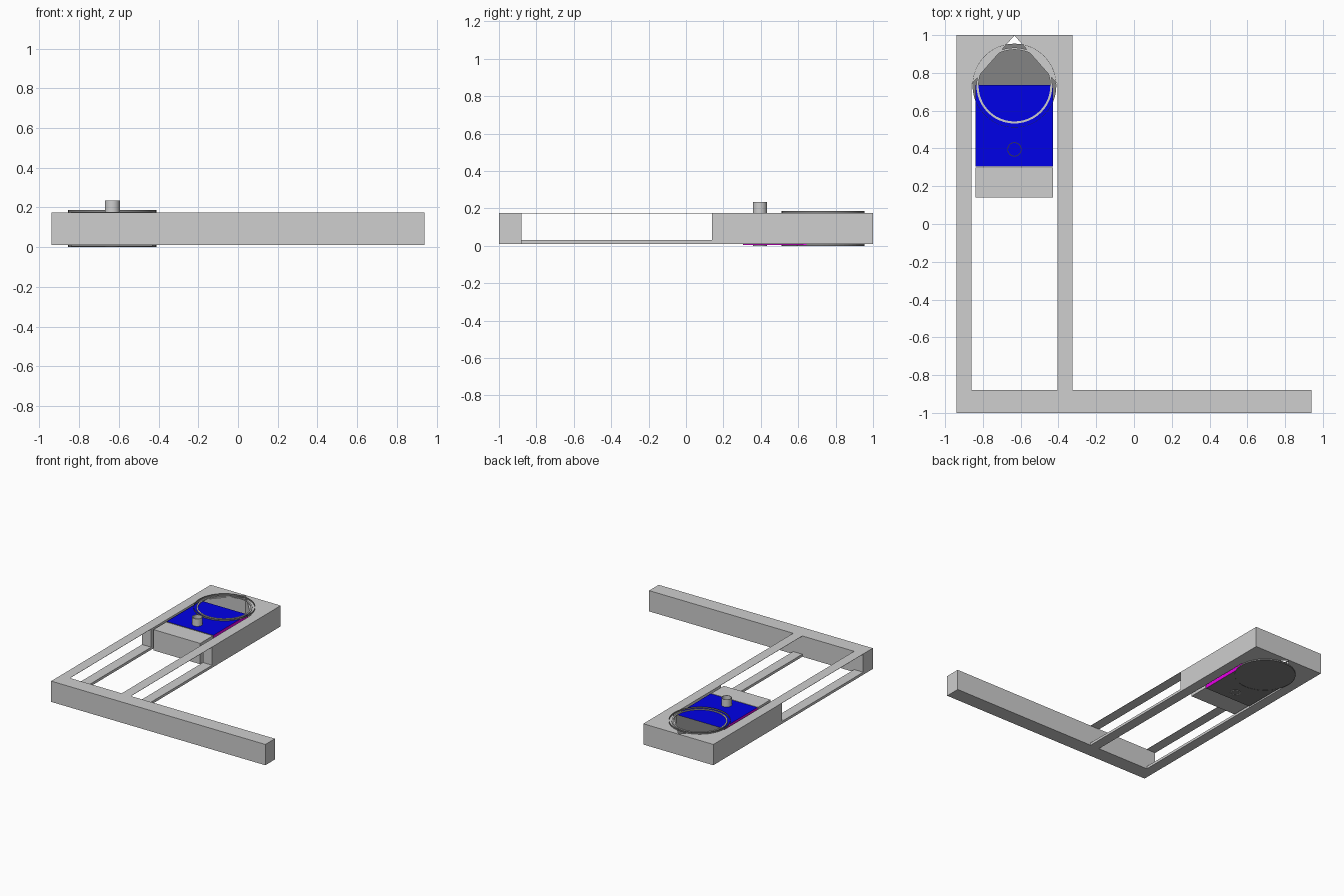
import bpy, bmesh, math

cube = bpy.data.objects.get("Cube")
if cube:
    bpy.data.objects.remove(cube, do_unlink=True)


def material(name, rgb):
    m = bpy.data.materials.new(name)
    m.use_nodes = True
    col = (*rgb, 1)
    m.diffuse_color = col
    m.node_tree.nodes["Principled BSDF"].inputs["Base Color"].default_value = col
    return m


GREY = material("light grey", (0.62, 0.62, 0.62))
DARK = material("dark grey", (0.23, 0.23, 0.23))
BLUE = material("blue", (0, 0, 1))
MAGENTA = material("magenta", (1, 0, 1))


def finish(name, bm, mats):
    mesh = bpy.data.meshes.new(name)
    bmesh.ops.recalc_face_normals(bm, faces=bm.faces)
    bm.to_mesh(mesh)
    bm.free()
    for m in mats:
        mesh.materials.append(m)
    ob = bpy.data.objects.new(name, mesh)
    bpy.context.collection.objects.link(ob)
    return ob


def prism(name, outline, z0, z1, mats=(GREY,)):
    """Extrude a plan outline from z0 to z1."""
    bm = bmesh.new()
    face = bm.faces.new([bm.verts.new((x, y, z0)) for x, y in outline])
    new = bmesh.ops.extrude_face_region(bm, geom=[face])["geom"]
    verts = [v for v in new if isinstance(v, bmesh.types.BMVert)]
    bmesh.ops.translate(bm, verts=verts, vec=(0, 0, z1 - z0))
    return finish(name, bm, mats)


def box(name, x0, x1, y0, y1, z0, z1, mats=(GREY,)):
    return prism(name, [(x0, y0), (x1, y0), (x1, y1), (x0, y1)], z0, z1, mats)


def tube(name, x, y, r0, r1, z0, z1, mat, sides=48):
    """Open ring with inner radius r0 and outer radius r1."""
    bm = bmesh.new()
    profile = [(r0, z0), (r1, z0), (r1, z1), (r0, z1)]
    rings = []
    for i in range(sides):
        a = math.tau * i / sides
        rings.append([bm.verts.new((x + r * math.cos(a), y + r * math.sin(a), z))
                      for r, z in profile])
    for i in range(sides):
        a, b = rings[i], rings[(i + 1) % sides]
        for k in range(4):
            j = (k + 1) % 4
            bm.faces.new((a[k], b[k], b[j], a[j]))
    ob = finish(name, bm, [mat])
    for p in ob.data.polygons:
        p.use_smooth = abs(p.normal.z) < 0.5
    ob.data.set_sharp_from_angle(angle=math.radians(40))
    return ob


LOW, TOP = 0.01, 0.175
CX, CY = -0.633, 0.733
LEFT, RIGHT = -0.94, -0.325
SLOT_L, SLOT_R = -0.86, -0.405

# Long front bar
box("front_bar", LEFT, 0.94, -1, -0.88, LOW, TOP)

# Paired rails: slab below, thin sheet above
for side, x0, x1 in (("right", LEFT, SLOT_L), ("left", SLOT_R, RIGHT)):
    box(side + "_lower_rail", x0, x1, -0.88, 0.14, LOW, 0.03)
    box(side + "_upper_rail", x0, x1, -0.88, 0.14, TOP - 0.002, TOP)

# Housing with a pointed slot
prism("housing", [(LEFT, 0.14), (SLOT_L, 0.14), (SLOT_L, 0.74), (CX, 0.998),
                  (SLOT_R, 0.74), (SLOT_R, 0.14), (RIGHT, 0.14),
                  (RIGHT, 1), (LEFT, 1)], LOW, TOP)

# Sliding block inside the slot
box("slider_front", -0.84, -0.43, 0.14, 0.298, LOW, TOP)
core = box("slider_core", -0.84, -0.43, 0.305, 0.737, 0.004, TOP + 0.001,
           (DARK, BLUE, MAGENTA))
for p in core.data.polygons:
    if p.normal.z > 0.5:
        p.material_index = 1
    elif abs(p.normal.x) > 0.5:
        p.material_index = 2

# Round floor disc under the housing
circle = [(CX + 0.222 * math.cos(math.tau * i / 48),
           CY + 0.222 * math.sin(math.tau * i / 48)) for i in range(48)]
prism("floor_disc", circle, 0.002, 0.008, (DARK,))

# Upper rim and its inner ring, lower rim
tube("upper_rim", CX, CY, 0.2205, 0.222, TOP, 0.187, DARK)
tube("inner_ring", CX, CY, 0.19, 0.201, TOP, 0.182, GREY)
tube("lower_rim", CX, CY, 0.2205, 0.222, 0, LOW, DARK)

# Hollow knob through the slider
tube("knob", CX, 0.395, 0.034, 0.038, 0, 0.235, GREY, 32)
